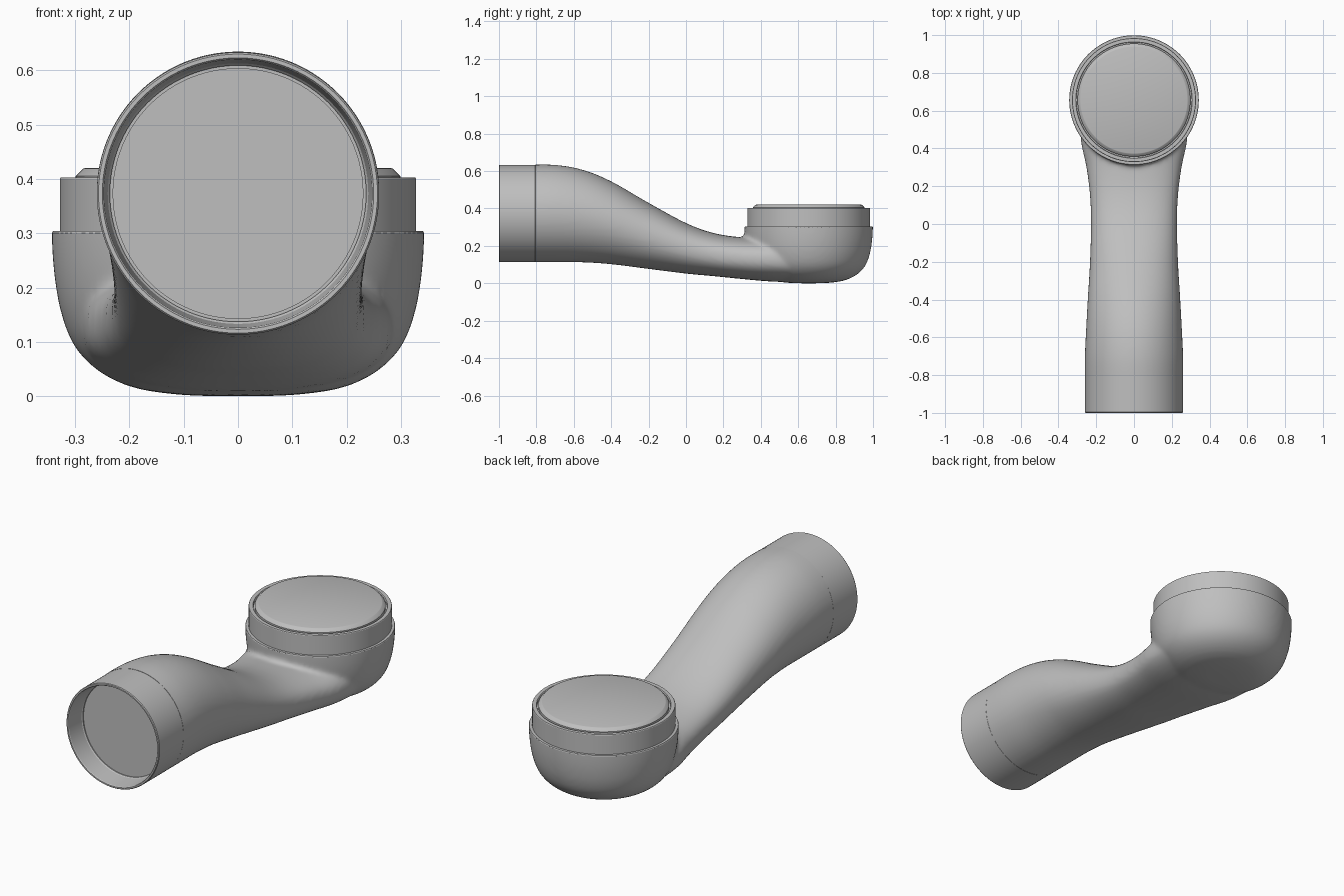
import bpy, bmesh, math
from mathutils import Matrix, Vector

cube = bpy.data.objects.get("Cube")
if cube:
    bpy.data.objects.remove(cube, do_unlink=True)

grey = bpy.data.materials.new("satin grey")
grey.use_nodes = True
colour = (0.52, 0.52, 0.52, 1)
grey.diffuse_color = colour
grey.node_tree.nodes["Principled BSDF"].inputs["Base Color"].default_value = colour

CUP_Y = 0.656
SLEEVE_Z = 0.373
SIDES = 96


def finish(name, bm, angle=30):
    """Turn a bmesh into a smooth shaded grey object."""
    bmesh.ops.remove_doubles(bm, verts=bm.verts, dist=1e-5)
    bmesh.ops.recalc_face_normals(bm, faces=bm.faces)
    mesh = bpy.data.meshes.new(name)
    bm.to_mesh(mesh)
    bm.free()
    mesh.materials.append(grey)
    obj = bpy.data.objects.new(name, mesh)
    bpy.context.collection.objects.link(obj)
    bpy.ops.object.select_all(action="DESELECT")
    obj.select_set(True)
    bpy.context.view_layer.objects.active = obj
    bpy.ops.object.shade_smooth_by_angle(angle=math.radians(angle))
    return obj


def loft(bm, rings, caps=True):
    """Skin a list of equally long point rings."""
    rows = [[bm.verts.new(p) for p in ring] for ring in rings]
    n = len(rows[0])
    for a, b in zip(rows, rows[1:]):
        for i in range(n):
            j = (i + 1) % n
            bm.faces.new((a[i], a[j], b[j], b[i]))
    if caps:
        bm.faces.new(rows[0][::-1])
        bm.faces.new(rows[-1])


def turned(bm, profile, matrix):
    """Lathe (radius, height) points about local z."""
    rings = []
    for r, h in profile:
        rings.append([matrix @ Vector((r * math.cos(t), r * math.sin(t), h))
                      for t in (2 * math.pi * i / SIDES for i in range(SIDES))])
    loft(bm, rings)


def spline(keys, steps=6):
    """Catmull-Rom interpolation through key tuples."""
    out = []
    for i in range(len(keys) - 1):
        p = [keys[max(0, min(len(keys) - 1, i + k))] for k in (-1, 0, 1, 2)]
        for s in range(steps):
            t = s / steps
            out.append([0.5 * (2 * b + (c - a) * t + (2 * a - 5 * b + 4 * c - d) * t * t
                               + (3 * b - a - 3 * c + d) * t ** 3)
                        for a, b, c, d in zip(*p)])
    return out + [list(keys[-1])]


# Swept arm: y, top, bottom, half width
sections = [
    (-0.86, 0.633, 0.113, 0.26), (-0.7, 0.633, 0.113, 0.26),
    (-0.55, 0.606, 0.112, 0.253), (-0.4, 0.545, 0.102, 0.245),
    (-0.2, 0.43, 0.077, 0.233), (0, 0.322, 0.052, 0.228),
    (0.15, 0.268, 0.038, 0.233), (0.3, 0.246, 0.023, 0.252),
    (0.45, 0.245, 0.01, 0.282), (0.65, 0.24, 0.003, 0.29),
]
rings = []
for y, top, bottom, width in spline(sections):
    power = 2 / (2 + 0.35 * max(0, min(1, (y + 0.4) / 0.6)))
    ring = []
    for i in range(SIDES):
        c, s = math.cos(2 * math.pi * i / SIDES), math.sin(2 * math.pi * i / SIDES)
        ring.append((width * math.copysign(abs(c) ** power, c), y,
                     (top + bottom) / 2
                     + (top - bottom) / 2 * math.copysign(abs(s) ** power, s)))
    rings.append(ring)
body = bmesh.new()
loft(body, rings)

# Rounded cup at the far end
bowl = [(0.003, 0), (0.1, 0.002), (0.19, 0.015), (0.255, 0.045), (0.3, 0.09),
        (0.325, 0.15), (0.338, 0.22), (0.343, 0.29), (0.343, 0.35)]
turned(body, spline(bowl, 4), Matrix.Translation((0, CUP_Y, 0)))
arm = finish("arm_body", body)

# Merge and blend the two volumes
remesh = arm.modifiers.new("merge", "REMESH")
remesh.mode = "VOXEL"
remesh.voxel_size = 0.011
blend = arm.modifiers.new("blend", "SMOOTH")
blend.factor = 0.5
blend.iterations = 8
merged = bmesh.new()
merged.from_object(arm, bpy.context.evaluated_depsgraph_get())
bpy.data.objects.remove(arm, do_unlink=True)

# Trim both ends to crisp flat seams
for point, normal in (((0, -0.805, 0), (0, -1, 0)), ((0, 0, 0.3), (0, 0, 1))):
    # The upper cut only applies to the cup end
    region = [f for f in merged.faces
              if normal[1] or f.calc_center_median().y > 0.2]
    edges = {e for f in region for e in f.edges}
    verts = {v for f in region for v in f.verts}
    cut = bmesh.ops.bisect_plane(merged, geom=list(verts) + list(edges) + region,
                                 plane_co=point, plane_no=normal, clear_outer=True)
    rim = [e for e in cut["geom_cut"] if isinstance(e, bmesh.types.BMEdge)]
    bmesh.ops.edgeloop_fill(merged, edges=rim)
finish("arm_body", merged, 40)

# Front sleeve with a recessed end plate
to_front = Matrix.Translation((0, 0, SLEEVE_Z)) @ Matrix.Rotation(math.pi / 2, 4, "X")
sleeve = bmesh.new()
turned(sleeve, [(0.255, 0.79), (0.255, 0.802), (0.26, 0.806), (0.26, 0.996),
                (0.257, 1.0), (0.25, 1.0), (0.247, 0.996), (0.24, 0.905),
                (0.236, 0.9), (0.236, 0.895), (0.231, 0.895), (0.231, 0.9),
                (0.003, 0.9)], to_front)
finish("front_sleeve", sleeve)

# Upright collar and its raised cap
to_cup = Matrix.Translation((0, CUP_Y, 0))
lip = bmesh.new()
turned(lip, [(0.32, 0.29), (0.341, 0.296), (0.343, 0.3), (0.341, 0.304),
             (0.325, 0.304)], to_cup)
finish("cup_lip", lip)
collar = bmesh.new()
turned(collar, [(0.328, 0.295), (0.328, 0.4), (0.326, 0.403), (0.308, 0.403),
                (0.306, 0.4), (0.306, 0.39), (0.003, 0.39)], to_cup)
finish("top_collar", collar)
cap = bmesh.new()
turned(cap, [(0.299, 0.385), (0.299, 0.405), (0.285, 0.419), (0.282, 0.42),
             (0.003, 0.42)], to_cup)
finish("top_cap", cap)
